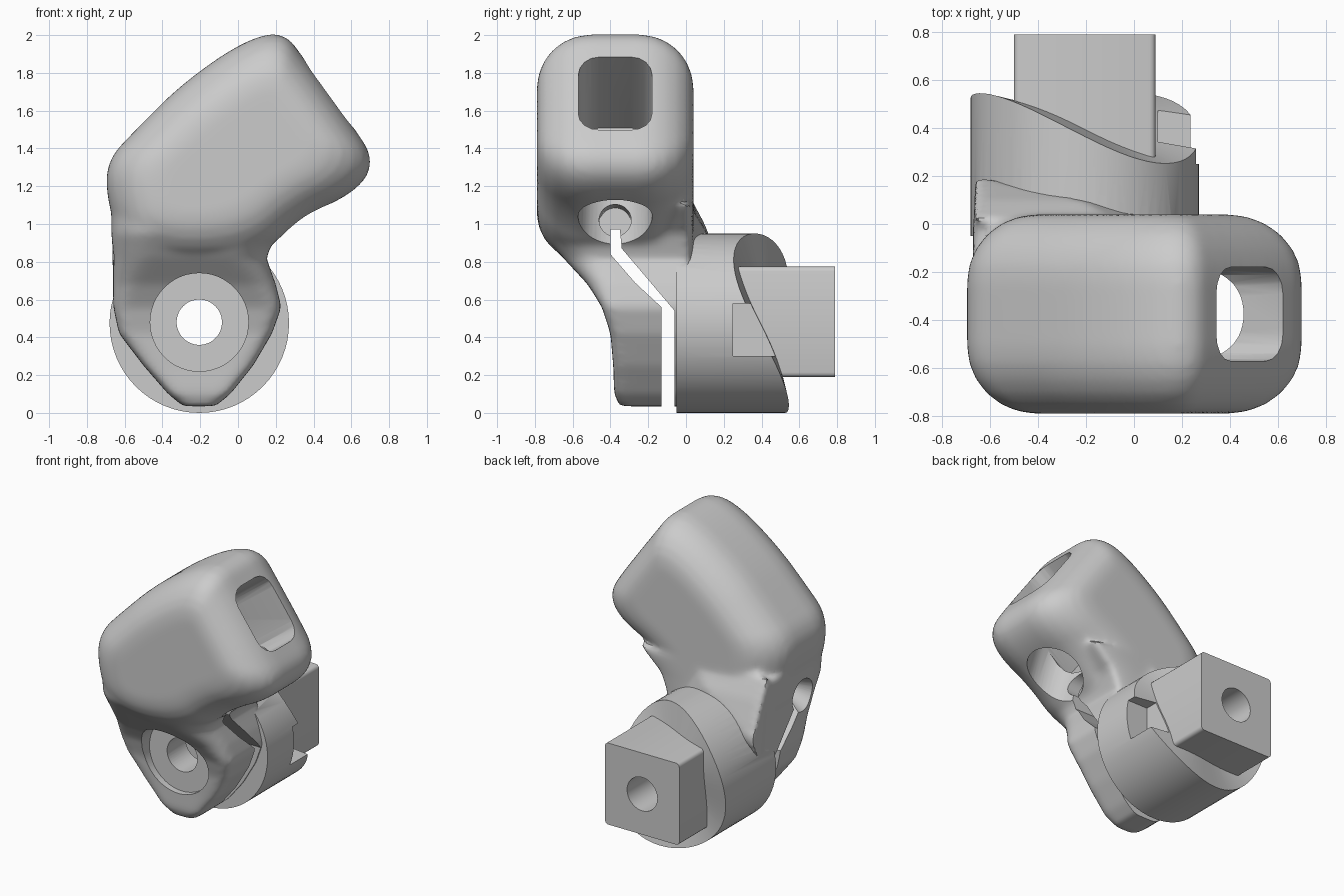
import bpy, bmesh, math
from mathutils import Matrix, Vector

if "Cube" in bpy.data.objects:
    bpy.data.objects.remove(bpy.data.objects["Cube"])

grey = bpy.data.materials.new("plain grey")
grey.use_nodes = True
TONE = (0.6, 0.6, 0.6, 1)
grey.diffuse_color = TONE
grey.node_tree.nodes["Principled BSDF"].inputs["Base Color"].default_value = TONE

MID_Y = -0.375            # middle plane of the head
PIVOT = (-0.205, 0.475)   # x, z of the pivot axis
TILT = math.atan2(0.6, 0.8)


def to_object(name, bm):
    bmesh.ops.recalc_face_normals(bm, faces=bm.faces)
    mesh = bpy.data.meshes.new(name)
    bm.to_mesh(mesh)
    bm.free()
    ob = bpy.data.objects.new(name, mesh)
    bpy.context.collection.objects.link(ob)
    mesh.materials.append(grey)
    return ob


def loft(name, rings):
    bm = bmesh.new()
    loops = [[bm.verts.new(p) for p in ring] for ring in rings]
    for a, b in zip(loops, loops[1:]):
        for i in range(len(a)):
            j = (i + 1) % len(a)
            bm.faces.new((a[i], a[j], b[j], b[i]))
    bm.faces.new(loops[0])
    bm.faces.new(loops[-1])
    return to_object(name, bm)


def box(name, center, size, bevel=0.0, along=0, turn=0.0, segments=4):
    bm = bmesh.new()
    bmesh.ops.create_cube(bm, size=1)
    bmesh.ops.scale(bm, vec=size, verts=bm.verts)
    if bevel:
        edges = [e for e in bm.edges
                 if abs((e.verts[0].co - e.verts[1].co)[along]) > 1e-4]
        bmesh.ops.bevel(bm, geom=edges, offset=bevel, segments=segments,
                        profile=0.5, affect='EDGES')
    bmesh.ops.transform(bm, verts=bm.verts,
                        matrix=Matrix.Translation(center) @ Matrix.Rotation(-turn, 4, 'Y'))
    return to_object(name, bm)


def rod(name, start, end, r1, r2=None, sides=48):
    start, end = Vector(start), Vector(end)
    bm = bmesh.new()
    axis = end - start
    turn = axis.to_track_quat('Z', 'Y').to_matrix().to_4x4()
    bmesh.ops.create_cone(bm, cap_ends=True, cap_tris=True, segments=sides, radius1=r1,
                          radius2=r1 if r2 is None else r2, depth=axis.length,
                          matrix=Matrix.Translation((start + end) / 2) @ turn)
    return to_object(name, bm)


def apply(ob, kind, **settings):
    mod = ob.modifiers.new(kind, kind)
    for key, value in settings.items():
        setattr(mod, key, value)
    bpy.context.view_layer.objects.active = ob
    bpy.ops.object.modifier_apply(modifier=mod.name)


def combine(ob, tool, operation):
    tool.hide_render = True
    apply(ob, 'BOOLEAN', object=tool, operation=operation, solver='EXACT')
    bpy.data.objects.remove(tool)


def rounded(points, rounds=3):
    for _ in range(rounds):
        nxt = points[1:] + points[:1]
        points = [q for a, b in zip(points, nxt)
                  for q in (a.lerp(b, 0.25), a.lerp(b, 0.75))]
    return points


# Head: tilted rounded block with a bulged back
outline = rounded([Vector(p) for p in (
    (-0.3, 1.74), (0.02, 1.965), (0.24, 2.025), (0.36, 1.86), (0.6, 1.53), (0.725, 1.34),
    (0.64, 1.18), (0.35, 1.04), (0.1, 0.82), (-0.3, 0.78), (-0.6, 0.87),
    (-0.69, 1.1), (-0.7, 1.33), (-0.54, 1.5))])
core = Vector((0.0, 1.38))
u_dir, v_dir = Vector((0.8, 0.6)), Vector((-0.6, 0.8))
R, HALF = 0.28, 0.415
rings = []
angles = [math.radians(a) for a in range(0, 91, 15)]
steps = [(-1, a) for a in reversed(angles)] + [(1, a) for a in angles]
for side, a in steps:
    inset = R * (1 - math.cos(a))
    y = MID_Y + side * (HALF - R + R * math.sin(a))
    ring = []
    for p in outline:
        d = p - core
        q = core + u_dir * d.dot(u_dir) * (1 - inset / 0.74) + v_dir * d.dot(v_dir) * (1 - inset / 0.52)
        ring.append((q.x, y, q.y))
    rings.append(ring)
body = loft("clamp_body", rings)

# Neck and front lug: z, x range, y range, corner radius
sections = [
    (0.035, -0.29, -0.12, -0.35, 0.04, 0.05), (0.10, -0.37, -0.04, -0.38, 0.04, 0.06),
    (0.25, -0.50, 0.08, -0.385, 0.04, 0.06), (0.42, -0.63, 0.18, -0.40, 0.04, 0.06),
    (0.56, -0.66, 0.23, -0.445, 0.04, 0.07), (0.68, -0.66, 0.2, -0.52, 0.04, 0.12),
    (0.82, -0.66, 0.15, -0.65, 0.04, 0.2), (0.95, -0.67, 0.2, -0.75, 0.04, 0.25),
    (1.10, -0.67, 0.36, -0.78, 0.04, 0.28)]
rings = []
for z, x0, x1, y0, y1, r in sections:
    ring = []
    for k, (cx, cy) in enumerate(((x1 - r, y1 - 0.03), (x0 + r, y1 - 0.03),
                                  (x0 + r, y0 + r), (x1 - r, y0 + r))):
        rad_y = 0.03 if k < 2 else r
        for i in range(7):
            a = math.radians(90 * k + 15 * i)
            ring.append((cx + r * math.cos(a), cy + rad_y * math.sin(a), z))
    rings.append(ring)
combine(body, loft("neck", rings), 'UNION')

# Web joining the neck to the rear barrel
bm = bmesh.new()
for p in ((-0.67, 0.02, 1.15), (-0.66, 0.2, 0.74), (-0.66, 0.1, 0.52), (-0.1, 0.03, 1.08),
          (-0.22, 0.1, 0.97), (0.1, 0.03, 0.75), (-0.62, 0.1, 1.0), (-0.6, -0.2, 0.9),
          (0.0, -0.2, 0.9)):
    bm.verts.new(p)
bmesh.ops.convex_hull(bm, input=bm.verts)
combine(body, to_object("web", bm), 'UNION')

# Blend the joined forms softly
apply(body, 'REMESH', mode='VOXEL', voxel_size=0.022)
apply(body, 'SMOOTH', factor=0.5, iterations=7)

# Slit that separates the lug from the barrel, with its flared left end
slit = [(-0.13, -0.1), (-0.13, 0.56), (-0.27, 0.69), (-0.4, 0.84), (-0.4, 0.97),
        (-0.35, 0.97), (-0.34, 0.87), (-0.06, 0.54), (-0.06, -0.1)]
combine(body, loft("slit_cutter", [[(x, y, z) for y, z in slit] for x in (-1, 1)]), 'DIFFERENCE')
combine(body, rod("notch_cutter", (-0.72, MID_Y, 0.865), (-0.5, MID_Y, 0.9), 0.14, 0.04),
        'DIFFERENCE')
combine(body, rod("slit_end_cutter", (0.35, MID_Y, 1.03), (-0.2, MID_Y, 1.0), 0.085),
        'DIFFERENCE')

# Rear barrel with a twisted, ramp-like back face
px, pz = PIVOT
barrel = rod("barrel", (px, -0.05, pz), (px, 0.4, pz), 0.475, sides=64)
for v in barrel.data.vertices:
    if v.co.y > 0.2:
        dx, dz = v.co.x - px, v.co.z - pz
        v.co.y = 0.445 - 0.17 * dx - 0.17 * dz - 0.7 * dx * dz
combine(barrel, box("barrel_notch_cutter", (0.21, 0.4, 0.44), (0.22, 0.3, 0.28)), 'DIFFERENCE')
combine(body, barrel, 'UNION')

# Pocket in the end face, opening in the underside, screw seat and bore
pocket = Vector((0.48, MID_Y, 1.69)) - 0.17 * Vector((0.8, 0, 0.6))
combine(body, box("pocket_cutter", pocket, (0.9, 0.39, 0.475), 0.11, 0, TILT), 'DIFFERENCE')
combine(body, rod("underside_cutter", (0.43, MID_Y, 0.75), (0.25, MID_Y, 1.42), 0.205, 0.185),
        'DIFFERENCE')
combine(body, rod("seat_cutter", (px, -0.9, pz + 0.005), (px, -0.34, pz + 0.005), 0.26),
        'DIFFERENCE')

# Square post at the rear
post = box("square_post", (px, 0.495, 0.482), (0.59, 0.59, 0.585), 0.025, 1, segments=3)

for ob in (body, post):
    combine(ob, rod("bore_cutter", (px, -1, 0.48), (px, 1, 0.48), 0.12), 'DIFFERENCE')
    bpy.ops.object.select_all(action='DESELECT')
    ob.select_set(True)
    bpy.context.view_layer.objects.active = ob
    bpy.ops.object.shade_smooth_by_angle(angle=math.radians(32))
